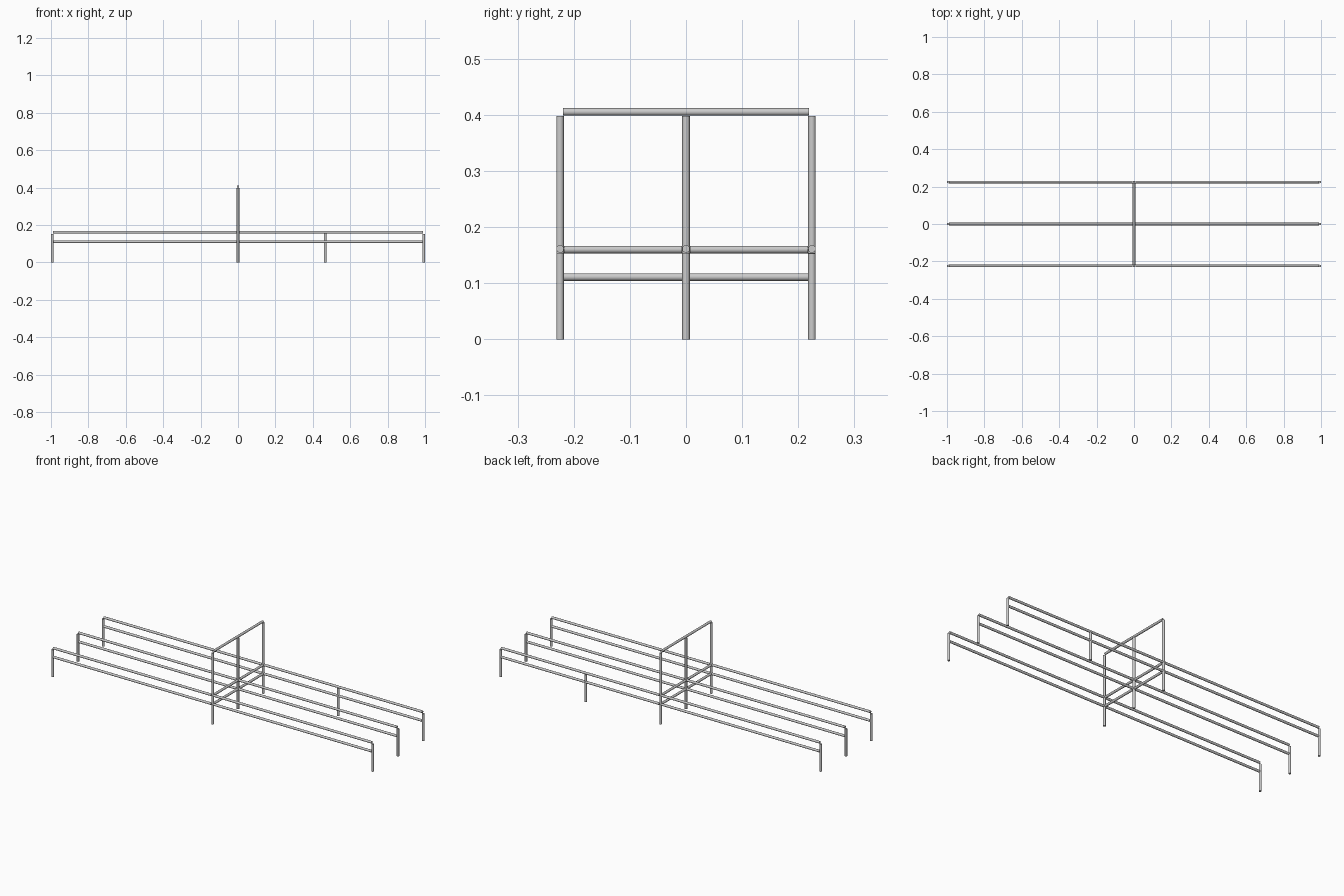
import bpy, math
from mathutils import Vector

if "Cube" in bpy.data.objects:
    bpy.data.objects.remove(bpy.data.objects["Cube"])

R = 0.0067          # tube radius
Y = 0.2245          # outer rail lines
XE = 0.9933         # end posts
Z_LOW, Z_MID, Z_TOP = 0.111, 0.160, 0.4053


def tube(name, a, b):
    a, b = Vector(a), Vector(b)
    d = b - a
    bpy.ops.mesh.primitive_cylinder_add(vertices=20, radius=R, depth=d.length,
                                        location=(a + b) / 2)
    ob = bpy.context.object
    ob.name = name
    ob.rotation_euler = d.to_track_quat('Z', 'Y').to_euler()
    bpy.ops.object.shade_smooth_by_angle(angle=math.radians(40))
    return ob


for row, y in (("front", -Y), ("middle", 0), ("back", Y)):
    # tall centre post
    tube(row + "_tall_post", (0, y, 0), (0, y, 0.398))
    for side, s in (("left", -1), ("right", 1)):
        # short end post and two rails on each side of the centre frame
        tube(f"{row}_{side}_end_post", (s * XE, y, 0), (s * XE, y, 0.153))
        tube(f"{row}_{side}_upper_rail", (s * R, y, Z_MID + .001), (s * 0.989, y, Z_MID + .001))
        tube(f"{row}_{side}_lower_rail", (s * R, y, Z_LOW), (s * 0.987, y, Z_LOW))

# crossbars between the tall posts
for side, s in (("front", -1), ("back", 1)):
    tube(side + "_middle_crossbar", (0, s * R, Z_MID), (0, s * 0.217, Z_MID))
    tube(side + "_lower_crossbar", (0, s * R, Z_LOW), (0, s * 0.217, Z_LOW))
tube("top_crossbar", (0, -0.219, Z_TOP), (0, 0.219, Z_TOP))

# extra support under the back rail
tube("back_support_post", (0.466, Y, 0), (0.466, Y, 0.154))
